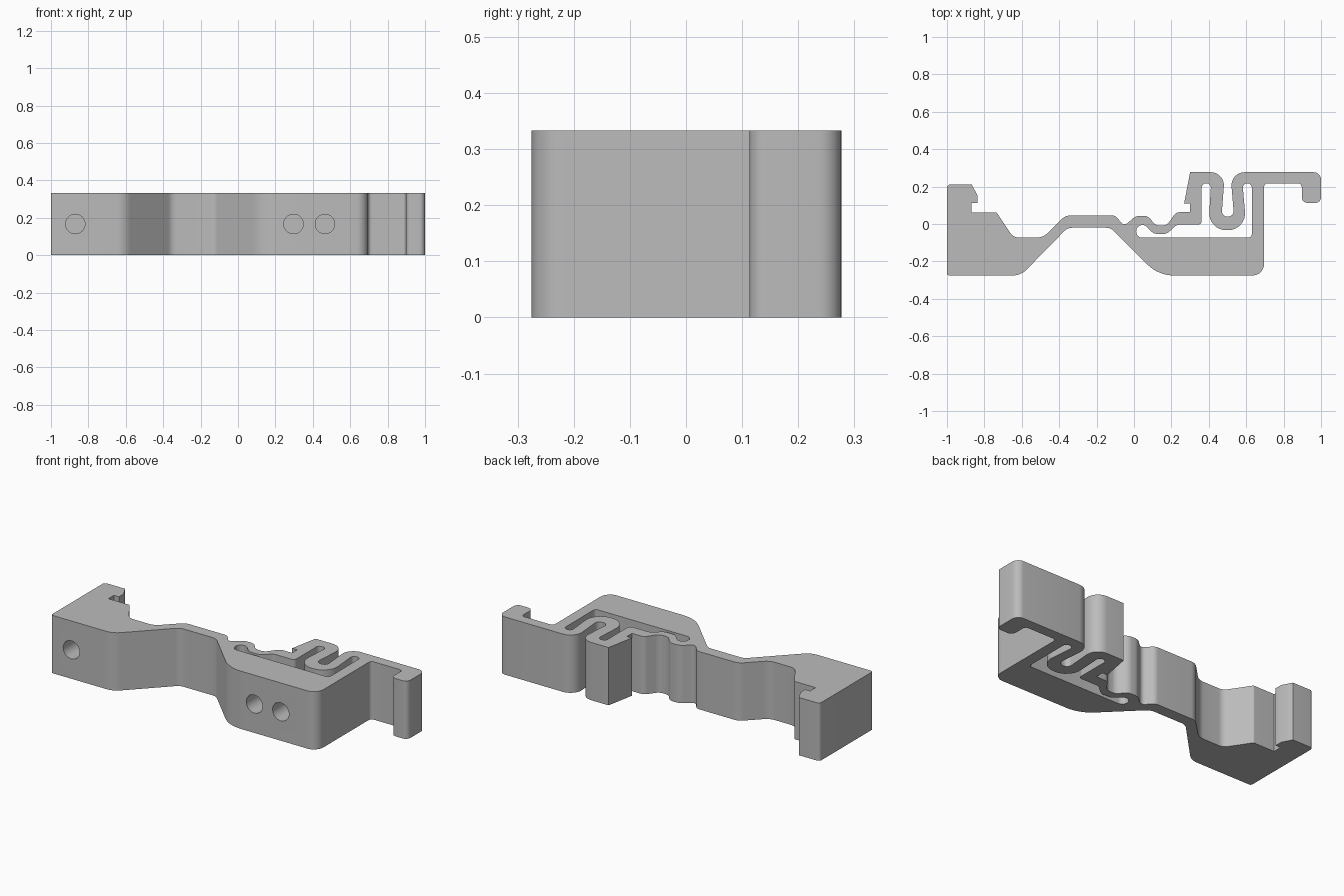
import bpy, bmesh, math
from mathutils import Vector

HEIGHT = 0.333

cube = bpy.data.objects.get("Cube")
if cube:
    bpy.data.objects.remove(cube, do_unlink=True)

grey = bpy.data.materials.new("plain grey")
grey.use_nodes = True
colour = (0.5, 0.5, 0.5, 1)
grey.diffuse_color = colour
grey.node_tree.nodes["Principled BSDF"].inputs["Base Color"].default_value = colour


def rounded(corners, steps=8):
    """Replace every (x, y, radius) corner by a tangent arc."""
    out = []
    for i, (x, y, r) in enumerate(corners):
        p = Vector((x, y))
        if r == 0:
            out.append(p)
            continue
        a = (Vector(corners[i - 1][:2]) - p).normalized()
        b = (Vector(corners[(i + 1) % len(corners)][:2]) - p).normalized()
        half = a.angle(b) / 2
        centre = p + (a + b).normalized() * (r / math.sin(half))
        start = p + a * (r / math.tan(half)) - centre
        end = p + b * (r / math.tan(half)) - centre
        turn = start.angle_signed(end)
        for k in range(steps + 1):
            t = -turn * k / steps
            c, s = math.cos(t), math.sin(t)
            out.append(centre + Vector((start.x * c - start.y * s, start.x * s + start.y * c)))
    return out


# Outer faces: foot, bridge, main block, right hook
front_edge = [
    (-1, -.275, .012), (-.605, -.275, .1), (-.355, -.02, .06), (-.125, -.02, .06),
    (.13, -.275, .2), (.695, -.275, .06), (.695, .217, .02), (.897, .217, .02),
    (.897, .113, .03), (1, .113, .03), (1, .277, .04),
]
# Outer side of the folded spring, ending at the catch tooth
spring_outer = [
    (.515, .277, .07), (.535, .04, .028), (.468, .04, .028), (.486, .277, .07),
    (.3, .277, 0), (.268, .11, 0), (.3, .11, 0), (.3, .063, 0),
]
# Wavy strip joining the catch to the bridge, then the left foot and its hook
wave_and_foot = [
    (.225, .063, .04), (.175, -.008, .045), (.115, -.008, .045), (.075, .044, .05),
    (.01, .044, .06), (-.053, -.012, .025), (-.1, .046, .04), (-.367, .046, .07),
    (-.485, -.072, .08), (-.645, -.072, .05), (-.735, .062, .01), (-.87, .062, 0),
    (-.87, .112, 0), (-.838, .112, 0), (-.838, .155, 0), (-.868, .212, 0), (-1, .212, .02),
]
# Open slot behind the main block, following the inside of the spring
slot = [
    (.012, -.073, .032), (.63, -.073, .02), (.63, .217, .024), (.58, .217, .022),
    (.602, -.033, .09), (.397, -.033, .09), (.412, .217, .022), (.362, .217, .022),
    (.362, -.003, .02), (.23, -.003, .04), (.175, -.053, .05), (.105, -.053, .05),
    (.06, -.006, .03), (.012, -.006, .032),
]


def prism(name, corners, low, high):
    mesh = bpy.data.meshes.new(name)
    bm = bmesh.new()
    face = bm.faces.new([bm.verts.new((p.x, p.y, low)) for p in rounded(corners)])
    top = bmesh.ops.extrude_face_region(bm, geom=[face])["geom"]
    bmesh.ops.translate(bm, vec=(0, 0, high - low),
                        verts=[g for g in top if isinstance(g, bmesh.types.BMVert)])
    bmesh.ops.recalc_face_normals(bm, faces=bm.faces)
    bm.to_mesh(mesh)
    bm.free()
    mesh.materials.append(grey)
    obj = bpy.data.objects.new(name, mesh)
    bpy.context.collection.objects.link(obj)
    return obj


def cut(target, cutter):
    mod = target.modifiers.new(cutter.name, "BOOLEAN")
    mod.operation = "DIFFERENCE"
    mod.solver = "EXACT"
    mod.object = cutter
    bpy.context.view_layer.objects.active = target
    bpy.ops.object.modifier_apply(modifier=mod.name)
    bpy.data.objects.remove(cutter, do_unlink=True)


clip = prism("mounting_clip", front_edge + spring_outer + wave_and_foot, 0, HEIGHT)
cut(clip, prism("slot_cutter", slot, -.1, HEIGHT + .1))

# Screw holes bored in from the front
for x, depth in ((-.87, .3), (.297, .2), (.465, .2)):
    bpy.ops.mesh.primitive_cylinder_add(vertices=40, radius=.052, depth=depth + .1,
                                        location=(x, -.325 + depth / 2, HEIGHT / 2),
                                        rotation=(math.pi / 2, 0, 0))
    hole = bpy.context.object
    hole.name = "hole_cutter"
    hole.data.materials.append(grey)
    cut(clip, hole)

bpy.ops.object.select_all(action="DESELECT")
clip.select_set(True)
bpy.context.view_layer.objects.active = clip
bpy.ops.object.shade_smooth_by_angle(angle=math.radians(30))
